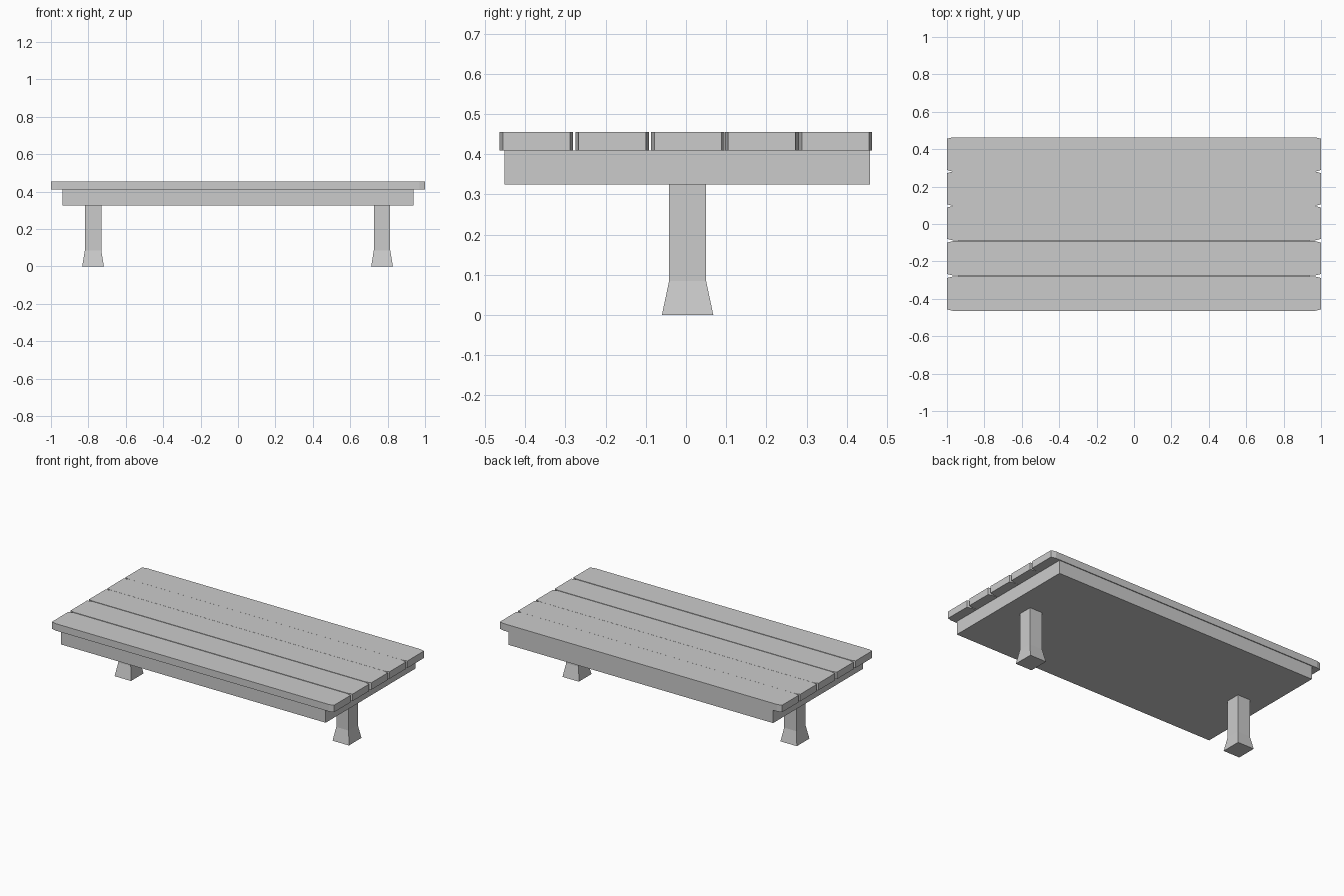
import bpy, bmesh

if "Cube" in bpy.data.objects:
    bpy.data.objects.remove(bpy.data.objects["Cube"])


def prism(bm, rings):
    """Closed solid through rings of (x, y, z) points with equal counts."""
    loops = [[bm.verts.new(p) for p in ring] for ring in rings]
    n = len(loops[0])
    for a, b in zip(loops, loops[1:]):
        for i in range(n):
            j = (i + 1) % n
            bm.faces.new((a[i], a[j], b[j], b[i]))
    bm.faces.new(loops[0][::-1])
    bm.faces.new(loops[-1])


def add_part(name, rings):
    bm = bmesh.new()
    prism(bm, rings)
    bmesh.ops.recalc_face_normals(bm, faces=bm.faces)
    mesh = bpy.data.meshes.new(name)
    bm.to_mesh(mesh)
    bm.free()
    obj = bpy.data.objects.new(name, mesh)
    bpy.context.collection.objects.link(obj)
    return obj


def rect(cx, cy, hx, hy, z):
    return [(cx + sx * hx, cy + sy * hy, z)
            for sx, sy in ((-1, -1), (1, -1), (1, 1), (-1, 1))]


def plank_outline(y0, y1, z, cx=0.03, cy=0.008):
    # Rectangle with clipped corners
    return [(-1 + cx, y0, z), (1 - cx, y0, z), (1, y0 + cy, z), (1, y1 - cy, z),
            (1 - cx, y1, z), (-1 + cx, y1, z), (-1, y1 - cy, z), (-1, y0 + cy, z)]


# Five top planks, gaps narrowing towards the back
for i, y in enumerate((-0.464, -0.275, -0.087, 0.097, 0.2805)):
    add_part(f"plank_{i + 1}",
             [plank_outline(y, y + 0.183, z) for z in (0.41, 0.455)])

# Solid box frame under the planks
add_part("under_frame", [rect(0, 0.003, 0.938, 0.455, z) for z in (0.325, 0.41)])

# Two posts with flared feet
for name, x in (("left_leg", -0.775), ("right_leg", 0.77)):
    add_part(name, [rect(x, 0.004, 0.058, 0.064, 0),
                    rect(x, 0.004, 0.044, 0.046, 0.085),
                    rect(x, 0.004, 0.044, 0.046, 0.325)])
